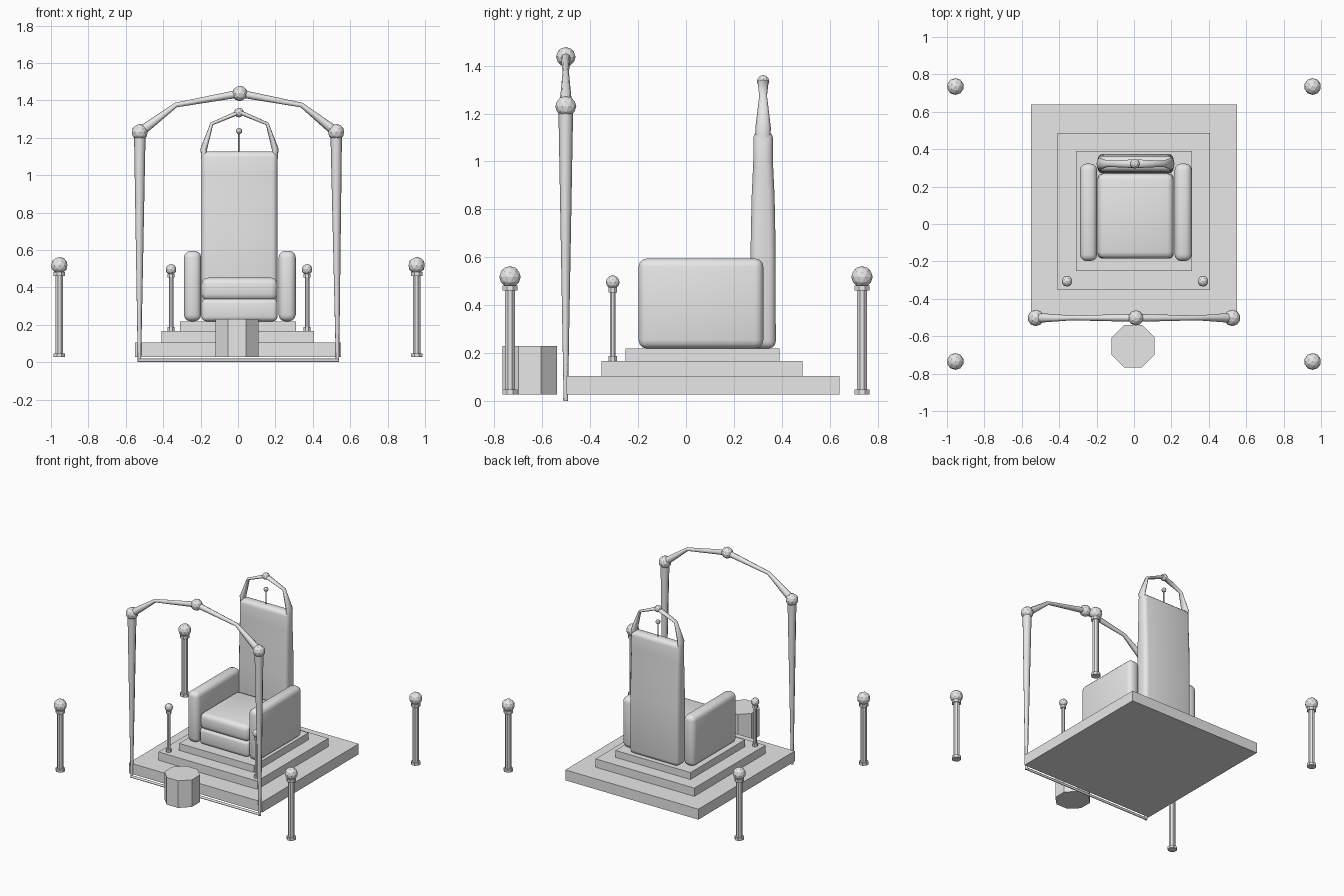
import bpy
import bmesh
from math import pi, cos
from mathutils import Matrix, Vector

cube = bpy.data.objects.get("Cube")
if cube:
    bpy.data.objects.remove(cube, do_unlink=True)

GREY = (0.8, 0.8, 0.8, 1)
grey = bpy.data.materials.new("plain grey")
grey.use_nodes = True
grey.diffuse_color = GREY
grey.node_tree.nodes["Principled BSDF"].inputs["Base Color"].default_value = GREY


def add_mesh(name, bm, smooth=False):
    bmesh.ops.recalc_face_normals(bm, faces=bm.faces)
    mesh = bpy.data.meshes.new(name)
    bm.to_mesh(mesh)
    bm.free()
    mesh.materials.append(grey)
    for poly in mesh.polygons:
        poly.use_smooth = smooth
    obj = bpy.data.objects.new(name, mesh)
    bpy.context.collection.objects.link(obj)
    return obj


def box(name, x, y, z, bevel=0):
    """Box from (min, max) ranges, optionally with rounded edges."""
    bm = bmesh.new()
    bmesh.ops.create_cube(bm, size=1)
    for v in bm.verts:
        v.co = [r[0] if c < 0 else r[1] for r, c in zip((x, y, z), v.co)]
    if bevel:
        bmesh.ops.bevel(bm, geom=bm.edges[:], offset=bevel, segments=3,
                        profile=0.5, affect='EDGES')
    return add_mesh(name, bm, bool(bevel))


def drum(bm, x, y, z, radius, sides=8):
    """Upright prism over the z range, with flats facing the axes."""
    bmesh.ops.create_cone(
        bm, cap_ends=True, segments=sides, radius1=radius, radius2=radius,
        depth=z[1] - z[0],
        matrix=Matrix.Translation((x, y, sum(z) / 2)) @ Matrix.Rotation(pi / sides, 4, 'Z'))


def ball(name, centre, radius):
    bm = bmesh.new()
    bmesh.ops.create_icosphere(bm, subdivisions=2, radius=radius,
                               matrix=Matrix.Translation(centre))
    return add_mesh(name, bm)


def rod(name, points, y, widen=1):
    """Tapered eight-sided tube through (x, z, radius) points at depth y."""
    curve = bpy.data.curves.new(name, 'CURVE')
    curve.dimensions = '3D'
    curve.bevel_depth = 1
    curve.bevel_resolution = 2
    curve.use_fill_caps = True
    spline = curve.splines.new('POLY')
    spline.points.add(len(points) - 1)
    for p, (x, z, r) in zip(spline.points, points):
        p.co = (x, 0, z, 1)
        p.radius = r
    temp = bpy.data.objects.new(name + " path", curve)
    bpy.context.collection.objects.link(temp)
    bpy.context.view_layer.update()
    mesh = bpy.data.meshes.new_from_object(
        temp.evaluated_get(bpy.context.evaluated_depsgraph_get()))
    bpy.data.objects.remove(temp, do_unlink=True)
    bm = bmesh.new()
    bm.from_mesh(mesh)
    bpy.data.meshes.remove(mesh)
    for v in bm.verts:
        v.co.y = v.co.y * widen + y
    return add_mesh(name, bm, True)


def stanchion(name, x, y, foot, top, shaft, cap, ball_radius):
    """Post with a collar at each end and a ball on top."""
    bm = bmesh.new()
    drum(bm, x, y, (foot, top), shaft)
    drum(bm, x, y, (foot, foot + 0.02), cap)
    drum(bm, x, y, (top - 0.02, top), cap)
    add_mesh(name, bm)
    ball(name + "_ball", (x, y, top + ball_radius * 0.8), ball_radius)


# Stepped platform
box("platform_lower", (-0.55, 0.55), (-0.5, 0.64), (0.027, 0.105))
box("platform_middle", (-0.41, 0.407), (-0.353, 0.487), (0.105, 0.167))
box("platform_upper", (-0.31, 0.31), (-0.252, 0.39), (0.167, 0.219))

# Chair
box("seat_base", (-0.195, 0.212), (-0.185, 0.27), (0.219, 0.34), 0.025)
box("seat_cushion", (-0.195, 0.212), (-0.185, 0.27), (0.33, 0.452), 0.035)
for side, x in (("right", -0.243), ("left", 0.263)):
    box(side + "_arm", (x - 0.046, x + 0.046), (-0.198, 0.323), (0.219, 0.595), 0.035)

# Backrest, slimmer towards the top
bm = bmesh.new()
levels = [(0.219, 0.053), (0.65, 0.052), (0.85, 0.048), (1.0, 0.041), (1.127, 0.041)]
outline = [(0.322 - t, z) for z, t in levels] + [(0.322 + t, z) for z, t in levels[::-1]]
face = bm.faces.new([bm.verts.new((-0.195, y, z)) for y, z in outline])
extruded = bmesh.ops.extrude_face_region(bm, geom=[face])["geom"]
bmesh.ops.translate(bm, vec=Vector((0.407, 0, 0)),
                    verts=[g for g in extruded if isinstance(g, bmesh.types.BMVert)])
bmesh.ops.recalc_face_normals(bm, faces=bm.faces)
sharp = [e for e in bm.edges if e.calc_face_angle(0) > 0.8]
bmesh.ops.bevel(bm, geom=sharp, offset=0.03, segments=3, profile=0.5, affect='EDGES')
add_mesh("backrest", bm, True)

# Hoop and finial above the backrest
rod("backrest_hoop", [(-0.178, 1.06, 0.016), (-0.183, 1.14, 0.018), (-0.14, 1.275, 0.009),
                      (0.008, 1.337, 0.013), (0.156, 1.275, 0.009), (0.199, 1.14, 0.018),
                      (0.194, 1.06, 0.016)], 0.322, 1.8)
ball("hoop_bead", (0.005, 0.322, 1.335), 0.026)
rod("finial_stem", [(0.006, 1.1, 0.005), (0.006, 1.23, 0.005)], 0.322)
ball("finial_bead", (0.006, 0.322, 1.236), 0.017)

# Front arch with beads at the joints
ARCH_Y = -0.502
for side, x, foot in (("right", -0.525, -0.527), ("left", 0.525, 0.532)):
    rod(side + "_arch_post", [(foot, 0, 0.009), (x, 1.23, 0.031)], ARCH_Y)
    ball(side + "_arch_bead", (x, ARCH_Y, 1.23), 0.044)
    mid = 0.01 + (x - 0.01) * 0.64
    rod(side + "_arch_span", [(x, 1.23, 0.027), (mid, 1.375, 0.013), (0.01, 1.437, 0.021)], ARCH_Y)
ball("arch_top_bead", (0.01, ARCH_Y, 1.437), 0.041)
rod("arch_floor_bar", [(-0.53, 0.01, 0.009), (0.535, 0.01, 0.009)], ARCH_Y - 0.003)

# Corner stanchions and the smaller pair on the steps
for x_name, x in (("right", -0.955), ("left", 0.955)):
    for y_name, y in (("front", -0.735), ("back", 0.735)):
        stanchion(f"{y_name}_{x_name}_stanchion", x, y, 0.027, 0.482, 0.022, 0.033, 0.045)
for side, x in (("right", -0.358), ("left", 0.369)):
    stanchion(side + "_step_post", x, -0.306, 0.167, 0.473, 0.013, 0.02, 0.029)

# Octagonal footstool
bm = bmesh.new()
drum(bm, -0.005, -0.653, (0.027, 0.23), 0.114 / cos(pi / 8))
add_mesh("footstool", bm)
